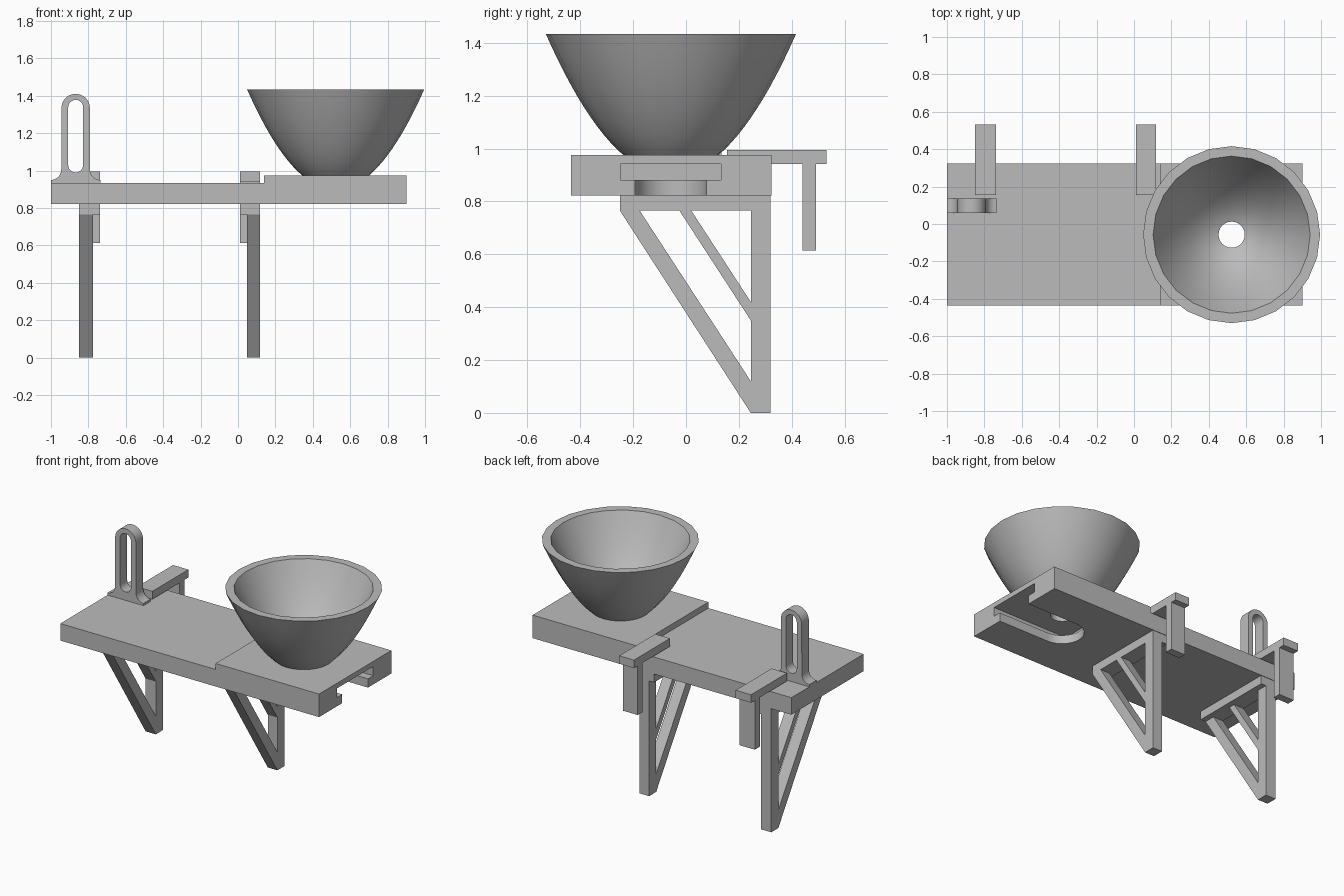
import bpy, bmesh
from math import cos, sin, pi, radians, sqrt
from mathutils import Vector

old = bpy.data.objects.get("Cube")
if old:
    bpy.data.objects.remove(old, do_unlink=True)

grey = bpy.data.materials.new("plain grey")
grey.use_nodes = True
grey.diffuse_color = (0.5, 0.5, 0.5, 1)
grey.node_tree.nodes["Principled BSDF"].inputs["Base Color"].default_value = (0.5, 0.5, 0.5, 1)


def add_object(name, bm):
    bmesh.ops.recalc_face_normals(bm, faces=bm.faces[:])
    mesh = bpy.data.meshes.new(name)
    bm.to_mesh(mesh)
    bm.free()
    mesh.materials.append(grey)
    obj = bpy.data.objects.new(name, mesh)
    bpy.context.collection.objects.link(obj)
    return obj


def prism(name, points, axis, lo, hi):
    """Extrude a 2D outline along an axis; the outline uses the other two axes in order."""
    bm = bmesh.new()
    verts = []
    for p in points:
        co = list(p)
        co.insert("xyz".index(axis), lo)
        verts.append(bm.verts.new(co))
    face = bm.faces.new(verts)
    out = bmesh.ops.extrude_face_region(bm, geom=[face])
    shift = Vector([hi - lo if a == axis else 0 for a in "xyz"])
    moved = [g for g in out["geom"] if isinstance(g, bmesh.types.BMVert)]
    bmesh.ops.translate(bm, verts=moved, vec=shift)
    return add_object(name, bm)


def box(name, x, y, z):
    return prism(name, [(x[0], y[0]), (x[1], y[0]), (x[1], y[1]), (x[0], y[1])], "z", *z)


def cut(obj, cutters):
    for c in cutters:
        mod = obj.modifiers.new("cut", "BOOLEAN")
        mod.operation, mod.solver, mod.object = "DIFFERENCE", "EXACT", c
        deps = bpy.context.evaluated_depsgraph_get()
        obj.data = bpy.data.meshes.new_from_object(obj.evaluated_get(deps))
        obj.modifiers.clear()
        bpy.data.objects.remove(c, do_unlink=True)


def smooth(obj, angle=30):
    bpy.ops.object.select_all(action="DESELECT")
    obj.select_set(True)
    bpy.context.view_layer.objects.active = obj
    bpy.ops.object.shade_smooth_by_angle(angle=radians(angle))


def arc(cx, cy, r, a0, a1, n=12):
    return [(cx + r * cos(radians(a0 + (a1 - a0) * i / n)),
             cy + r * sin(radians(a0 + (a1 - a0) * i / n))) for i in range(n + 1)]


BX, BY = 0.522, -0.057      # bowl centre
BOTTOM, TOP, STEP = 0.822, 0.935, 0.975

# Stepped shelf with a T-shaped slot and a drain hole
shelf = prism("shelf", [(-1, BOTTOM), (0.9, BOTTOM), (0.9, STEP), (0.14, STEP),
                        (0.14, TOP), (-1, TOP)], "y", -0.435, 0.323)
wide_slot = box("slot_cutter", (BX - 0.19, 1), (BY - 0.19, BY + 0.19), (0.88, 0.941))
round_slot = prism("round_slot_cutter",
                   arc(BX, BY, 0.135, 90, 270, 16) + [(1, BY - 0.135), (1, BY + 0.135)],
                   "z", 0.7, 0.9)
drain = prism("drain_cutter", arc(BX, BY, 0.07, 0, 345, 23), "z", 0.9, 1.1)
cut(shelf, [wide_slot, round_slot, drain])
smooth(shelf)

# Parabolic bowl, open at the bottom
RIM = 1.433
rings = 12
outer = []
inner = []
for i in range(rings + 1):
    t = i / rings
    r = 0.18 + (0.473 - 0.18) * t
    outer.append((r, STEP + (RIM - STEP) * (r * r - 0.18 ** 2) / (0.473 ** 2 - 0.18 ** 2)))
    r = 0.42 + (0.07 - 0.42) * t
    inner.append((r, 1.0 + (RIM - 1.0) * (r / 0.42) ** 2))
profile = [(0.07, STEP)] + outer + inner
bm = bmesh.new()
SIDES = 24
loops = [[bm.verts.new((BX + r * cos(2 * pi * k / SIDES), BY + r * sin(2 * pi * k / SIDES), z))
          for k in range(SIDES)] for r, z in profile]
for a, b in zip(loops, loops[1:] + loops[:1]):
    for k in range(SIDES):
        n = (k + 1) % SIDES
        bm.faces.new((a[k], a[n], b[n], b[k]))
smooth(add_object("bowl", bm))

# Triangular brackets, each with a flange on its inner side, and a hook behind
BEAM, LEG = 0.765, 0.245
for side, x0, x1, flange in (("right", -0.85, -0.775, (-0.775, -0.737)),
                             ("left", 0.047, 0.118, (0.01, 0.047))):
    bracket = prism(side + "_bracket",
                    [(-0.25, BOTTOM), (-0.25, BEAM), (LEG, 0), (0.32, 0), (0.32, BOTTOM)],
                    "x", x0, x1)
    lower = prism("lower_gap_cutter",
                  [(-0.175, BEAM), (-0.025, BEAM), (LEG, 0.35), (LEG, 0.12)],
                  "x", x0 - 0.1, x1 + 0.1)
    upper = prism("upper_gap_cutter", [(0.02, BEAM), (LEG, BEAM), (LEG, 0.42)],
                  "x", x0 - 0.1, x1 + 0.1)
    cut(bracket, [lower, upper])
    box(side + "_bracket_flange", flange, (-0.25, 0.32), (BEAM, BOTTOM))
    span = (min(x0, flange[0]), max(x1, flange[1]))
    prism(side + "_hook",
          [(0.155, 0.941), (0.44, 0.941), (0.44, 0.614), (0.492, 0.614), (0.492, 0.941),
           (0.532, 0.941), (0.532, 0.994), (0.155, 0.994)], "x", *span)

# Upright loop with a flared foot
CX = -0.868
half = ([(CX + 0.132, TOP), (CX + 0.132, 0.95)]
        + arc(CX + 0.132, 1.005, 0.055, 270, 180, 8)
        + arc(CX, 1.334, 0.076, 0, 90, 12))
outline = half + [(2 * CX - x, z) for x, z in reversed(half[:-1])]
stand = prism("upright_loop", outline, "y", 0.06, 0.135)
opening = prism("loop_cutter", arc(CX, 1.338, 0.04, 0, 180) + arc(CX, 1.03, 0.04, 180, 360),
                "y", 0, 0.2)
cut(stand, [opening])
smooth(stand)
